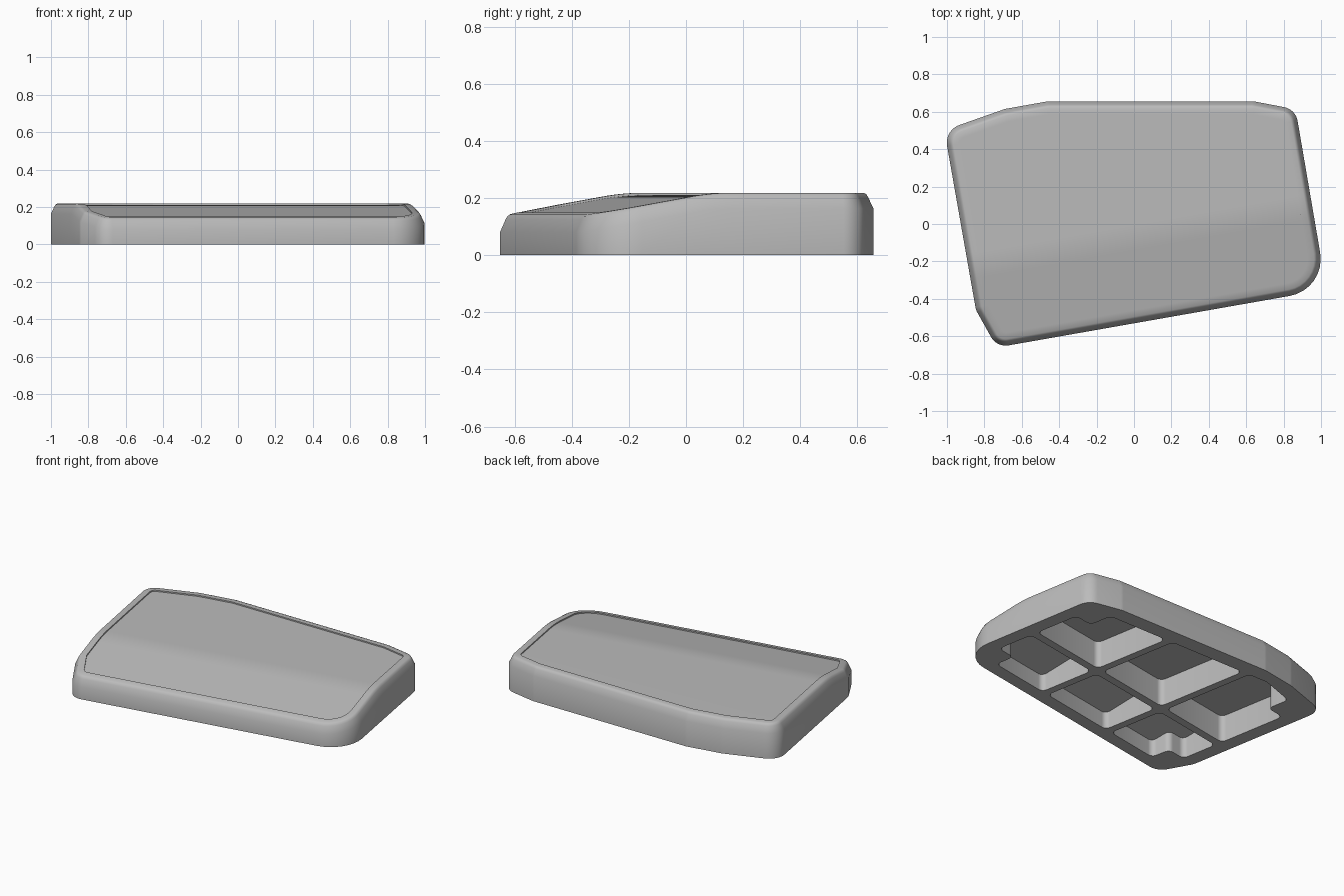
import bpy, bmesh, math
from mathutils import Vector

if "Cube" in bpy.data.objects:
    bpy.data.objects.remove(bpy.data.objects["Cube"])

HEIGHT = 0.218
SKEW = math.radians(10)
U = Vector((math.cos(SKEW), math.sin(SKEW)))
V = Vector((-math.sin(SKEW), math.cos(SKEW)))

# Outline corners, counter-clockwise: x, y, corner radius
OUTLINE = [(1.029, -0.35, 0.2), (0.864, 0.613, 0.09), (0.64, 0.656, 0.1),
           (-0.46, 0.656, 0.1), (-0.69, 0.615, 0.1), (-1.014, 0.501, 0.1),
           (-0.845, -0.46, 0.1), (-0.733, -0.66, 0.09)]


def rounded(points, radii, segments):
    """Fillet each corner of a closed polygon with an arc."""
    result = []
    for i, p in enumerate(points):
        a, b = points[i - 1] - p, points[(i + 1) % len(points)] - p
        la, lb = a.length, b.length
        a, b = a / la, b / lb
        half = a.angle(b) / 2
        t = min(radii[i] / math.tan(half), 0.48 * la, 0.48 * lb)
        r = t * math.tan(half)
        centre = p + (a + b).normalized() * (r / math.sin(half))
        start, end = p + a * t - centre, p + b * t - centre
        sweep = start.angle_signed(end)
        for k in range(segments + 1):
            ang = -sweep * k / segments
            c, s = math.cos(ang), math.sin(ang)
            result.append(centre + Vector((c * start.x - s * start.y,
                                           s * start.x + c * start.y)))
    return result


def inset_outline(d):
    """Move every side of the outline inward by d, then round the corners."""
    pts = [Vector(c[:2]) for c in OUTLINE]
    moved = []
    for i, p in enumerate(pts):
        e1 = (p - pts[i - 1]).normalized()
        e2 = (pts[(i + 1) % len(pts)] - p).normalized()
        n1, n2 = Vector((-e1.y, e1.x)), Vector((-e2.y, e2.x))
        moved.append(p + (n1 + n2) * d / (1 + n1.dot(n2)))
    return rounded(moved, [max(c[2] - d, 0.03) for c in OUTLINE], 8)


def add_shell(bm, rings):
    """Bridge (points, z) rings in order and cap the last one."""
    loops = [[bm.verts.new((p.x, p.y, z)) for p in pts] for pts, z in rings]
    for low, high in zip(loops, loops[1:]):
        for i in range(len(low)):
            j = (i + 1) % len(low)
            bm.faces.new((low[i], low[j], high[j], high[i]))
    bm.faces.new(loops[-1])


BEND, SLOPE = 0.14, 0.18


def drop(v):
    """Fall of the top towards the front: flat, bend, then straight ramp."""
    d = max(0.0, -v)
    return SLOPE * (d * d / (2 * BEND) if d < BEND else d - BEND / 2)


def back_limit(u):
    return min(0.565 - 0.176 * u, 0.72 + 0.17 * u)


def pocket_corners(col, row):
    """Pocket outline in skewed coordinates, with a block in outer corners."""
    rib, rib_u, mid_v, n = 0.025, 0.29, -0.04, 0.13
    left = (-0.82, -rib_u + rib, rib_u + rib)[col]
    right = (-rib_u - rib, rib_u - rib, 0.865)[col]
    inner = mid_v + rib * (1 if row else -1)

    def outer(u):
        return back_limit(u) if row else -0.44

    sign = 1 if row else -1
    pts = [(left, inner), (right, inner)]
    if col == 2:
        v = outer(right) - sign * n
        pts += [(right, v), (right - n, v), (right - n, outer(right - n))]
    else:
        pts.append((right, outer(right)))
    if col == 0:
        if row:
            pts.append((-0.45, outer(-0.45)))
        v = outer(left) - sign * n
        pts += [(left + n, outer(left + n)), (left + n, v), (left, v)]
    else:
        pts.append((left, outer(left)))
    return [U * u + V * v for u, v in pts]


bm = bmesh.new()

# Outer wall, rounded rim and recessed top panel
profile = [(0, -HEIGHT), (0, -0.055), (0.019, -0.015), (0.025, -0.005),
           (0.035, 0), (0.068, 0), (0.068, -0.008)]
add_shell(bm, [(inset_outline(d), HEIGHT + dz) for d, dz in profile])

# Six pockets in the underside
for col in range(3):
    for row in range(2):
        corners = pocket_corners(col, row)
        pts = rounded(corners, [0.035] * len(corners), 5)
        add_shell(bm, [(pts, 0), (pts, HEIGHT - 0.045)])

# Cut bands across the bend, then lower the front part of the top
for k in range(9):
    bmesh.ops.bisect_plane(bm, geom=bm.verts[:] + bm.edges[:] + bm.faces[:],
                           plane_co=(V * (-BEND * k / 8)).to_3d(),
                           plane_no=V.to_3d())
for vert in bm.verts:
    if vert.co.z > 0.01:
        vert.co.z -= drop(vert.co.to_2d().dot(V))

# Flat underside between the outer wall and the pockets
rim = [e for e in bm.edges if e.is_boundary]
bmesh.ops.triangle_fill(bm, edges=rim, use_beauty=True, normal=(0, 0, -1))
bmesh.ops.recalc_face_normals(bm, faces=bm.faces)

mesh = bpy.data.meshes.new("ribbed_cover")
bm.to_mesh(mesh)
bm.free()
cover = bpy.data.objects.new("ribbed_cover", mesh)
bpy.context.collection.objects.link(cover)

# Plain grey material
grey = bpy.data.materials.new("plain_grey")
grey.use_nodes = True
colour = (0.5, 0.5, 0.5, 1)
grey.diffuse_color = colour
grey.node_tree.nodes["Principled BSDF"].inputs["Base Color"].default_value = colour
mesh.materials.append(grey)

bpy.ops.object.select_all(action="DESELECT")
cover.select_set(True)
bpy.context.view_layer.objects.active = cover
bpy.ops.object.shade_smooth_by_angle(angle=math.radians(50))
